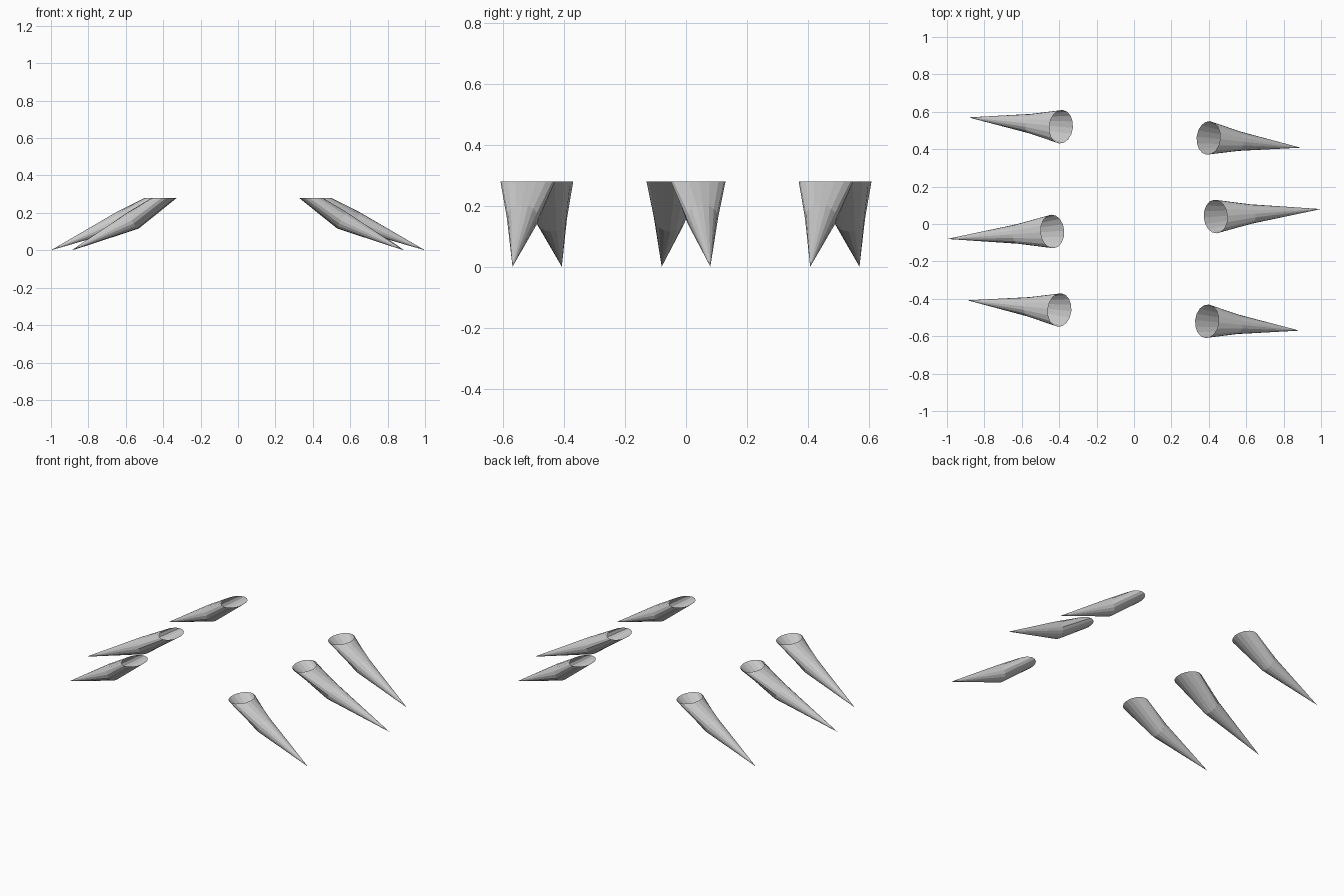
import bpy, bmesh, math
from mathutils import Vector

if "Cube" in bpy.data.objects:
    bpy.data.objects.remove(bpy.data.objects["Cube"])

SIDES = 16


def ring(bm, center, u, v):
    """Closed ring of vertices spanned by half-axes u and v."""
    c, u, v = Vector(center), Vector(u), Vector(v)
    return [bm.verts.new(c + u * math.cos(2 * math.pi * i / SIDES)
                         + v * math.sin(2 * math.pi * i / SIDES))
            for i in range(SIDES)]


def leg(name, hip, tip, side):
    """Open-topped tapering leg: flat hip ring, tilted knee ring, pointed foot."""
    (hx, hy), (tx, ty) = hip, tip
    f = 0.335
    kx, ky = hx + f * (tx - hx), hy + f * (ty - hy)
    slope = (ty - hy) / (tx - hx)
    yaw = Vector((-slope, 1, 0)).normalized()
    bm = bmesh.new()
    top = ring(bm, (hx * side, hy * side, 0.28),
               Vector((0.063, 0.063 * slope, 0)) * side, yaw * 0.09 * side)
    knee = ring(bm, (kx * side, ky * side, 0.16),
                (0.025 * side, 0.025 * slope * side, 0.044), yaw * 0.052 * side)
    foot = bm.verts.new((tx * side, ty * side, 0.0))
    for i in range(SIDES):
        j = (i + 1) % SIDES
        bm.faces.new((top[i], knee[i], knee[j], top[j]))
        bm.faces.new((knee[i], foot, knee[j]))
    bmesh.ops.recalc_face_normals(bm, faces=bm.faces)
    me = bpy.data.meshes.new(name)
    bm.to_mesh(me)
    bm.free()
    bpy.context.collection.objects.link(bpy.data.objects.new(name, me))


# Three legs on the right; the left ones are the same turned half a circle
legs = {
    "back": ((0.398, 0.46), (0.89, 0.408)),
    "middle": ((0.436, 0.04), (1.0, 0.08)),
    "front": ((0.39, -0.52), (0.885, -0.57)),
}
opposite = {"back": "front", "middle": "middle", "front": "back"}
for place, (hip, tip) in legs.items():
    leg("right_" + place + "_leg", hip, tip, 1)
    leg("left_" + opposite[place] + "_leg", hip, tip, -1)
